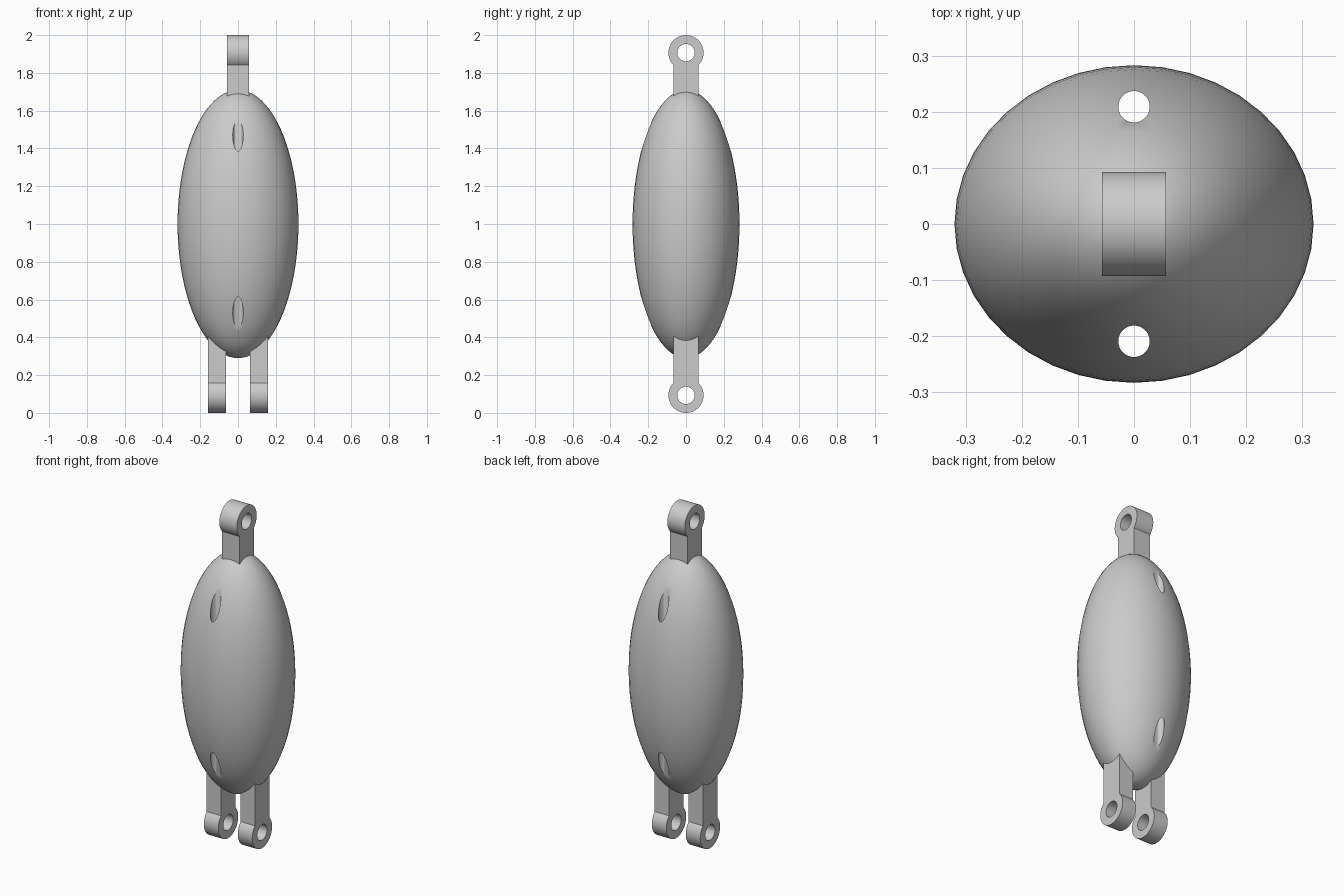
import bpy, bmesh
from math import sin, cos, asin, pi, radians
from mathutils import Matrix

cube = bpy.data.objects.get("Cube")
if cube:
    bpy.data.objects.remove(cube, do_unlink=True)

grey = bpy.data.materials.new("plain grey")
grey.use_nodes = True
GREY = (0.6, 0.6, 0.6, 1)
grey.diffuse_color = GREY
grey.node_tree.nodes["Principled BSDF"].inputs["Base Color"].default_value = GREY

RING, BORE, STEM = 0.093, 0.046, 0.067   # lug eye radius, pin hole radius, stem half width


def add_object(name, bm):
    bmesh.ops.recalc_face_normals(bm, faces=bm.faces)
    mesh = bpy.data.meshes.new(name)
    bm.to_mesh(mesh)
    bm.free()
    mesh.materials.append(grey)
    obj = bpy.data.objects.new(name, mesh)
    bpy.context.collection.objects.link(obj)
    return obj


def cylinder_cutter(radius, depth, matrix):
    bm = bmesh.new()
    bmesh.ops.create_cone(bm, cap_ends=True, segments=40, radius1=radius,
                          radius2=radius, depth=depth, matrix=matrix)
    return add_object("cutter", bm)


def cut(obj, cutter):
    mod = obj.modifiers.new("hole", "BOOLEAN")
    mod.operation = "DIFFERENCE"
    mod.solver = "EXACT"
    mod.object = cutter
    bpy.context.view_layer.objects.active = obj
    bpy.ops.object.modifier_apply(modifier=mod.name)
    bpy.data.objects.remove(cutter, do_unlink=True)


def smooth(obj, angle):
    bpy.ops.object.select_all(action="DESELECT")
    obj.select_set(True)
    bpy.context.view_layer.objects.active = obj
    bpy.ops.object.shade_smooth_by_angle(angle=radians(angle))


# Egg-shaped body with two vertical through holes
bm = bmesh.new()
bmesh.ops.create_uvsphere(bm, u_segments=40, v_segments=40, radius=1)
bmesh.ops.transform(bm, verts=bm.verts,
                    matrix=Matrix.Translation((0, 0, 1)) @ Matrix.Diagonal((0.32, 0.283, 0.71, 1)))
body = add_object("body", bm)
for side in (-1, 1):
    cut(body, cylinder_cutter(0.028, 3, Matrix.Translation((0, side * 0.209, 1))))
smooth(body, 35)


# Eye lug: round end on a straight stem running into the body
def lug(name, x0, x1, eye_z, stem_z):
    up = 1 if eye_z > stem_z else -1
    start = asin(STEM / RING) - pi / 2
    steps = 40
    points = [(-STEM, stem_z), (STEM, stem_z)]
    for i in range(steps + 1):
        a = start + (pi - 2 * start) * i / steps
        points.append((RING * cos(a), eye_z + up * RING * sin(a)))
    bm = bmesh.new()
    face = bm.faces.new([bm.verts.new((x0, y, z)) for y, z in points])
    side = bmesh.ops.extrude_face_region(bm, geom=[face])["geom"]
    bmesh.ops.translate(bm, vec=(x1 - x0, 0, 0),
                        verts=[v for v in side if isinstance(v, bmesh.types.BMVert)])
    obj = add_object(name, bm)
    cut(obj, cylinder_cutter(BORE, 1, Matrix.Translation((0.5 * (x0 + x1), 0, eye_z))
                             @ Matrix.Rotation(pi / 2, 4, "Y")))
    smooth(obj, 30)


lug("top_lug", -0.057, 0.057, 2 - RING, 1.6)
lug("left_bottom_lug", 0.064, 0.158, RING, 0.46)
lug("right_bottom_lug", -0.158, -0.064, RING, 0.46)
